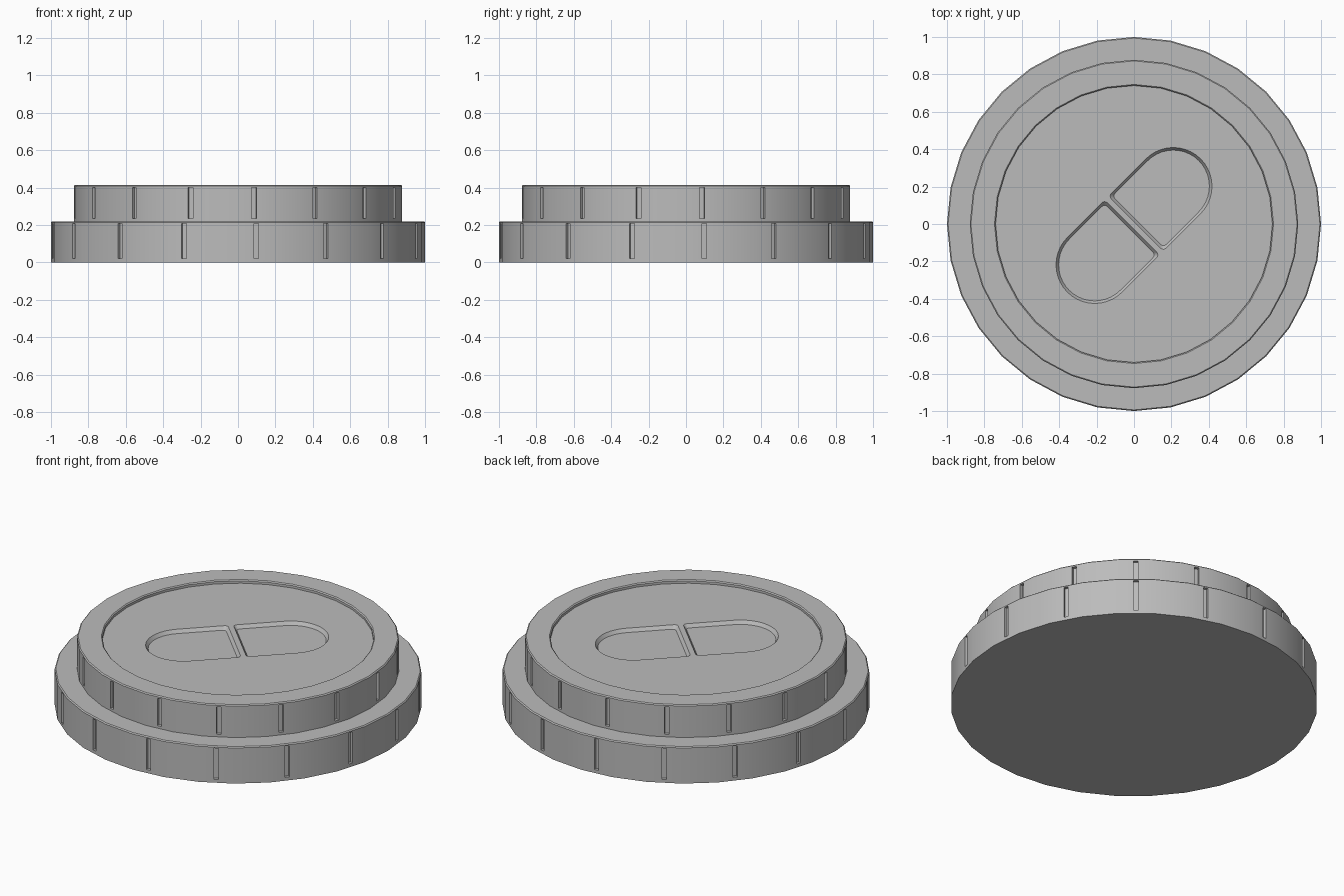
import bpy
import bmesh
from math import cos, sin, pi, radians
from mathutils import Matrix, Vector

cube = bpy.data.objects.get("Cube")
if cube:
    bpy.data.objects.remove(cube, do_unlink=True)

SIDES = 32
BASE_R, BASE_Z = 1.0, 0.22
TOP_R, TOP_Z = 0.878, 0.415
RECESS_R, FLOOR_Z = 0.74, 0.395
BEVEL = 0.006

grey = bpy.data.materials.new("plain grey")
grey.use_nodes = True
grey.diffuse_color = (0.5, 0.5, 0.5, 1)
grey.node_tree.nodes["Principled BSDF"].inputs["Base Color"].default_value = (0.5, 0.5, 0.5, 1)


def make_object(name, bm):
    bmesh.ops.recalc_face_normals(bm, faces=bm.faces)
    mesh = bpy.data.meshes.new(name)
    bm.to_mesh(mesh)
    bm.free()
    mesh.materials.append(grey)
    obj = bpy.data.objects.new(name, mesh)
    bpy.context.collection.objects.link(obj)
    return obj


def skin(bm, loops):
    """Join matching loops of points with quads and close both ends."""
    rings = [[bm.verts.new(p) for p in loop] for loop in loops]
    for a, b in zip(rings, rings[1:]):
        for i in range(len(a)):
            j = (i + 1) % len(a)
            bm.faces.new((a[i], a[j], b[j], b[i]))
    bm.faces.new(rings[0])
    bm.faces.new(rings[-1])


def circle(r, z):
    return [(r * cos(2 * pi * i / SIDES), r * sin(2 * pi * i / SIDES), z) for i in range(SIDES)]


# Stepped round body with a shallow recess on top
profile = [
    (BASE_R, 0),
    (BASE_R, BASE_Z - BEVEL), (BASE_R - BEVEL, BASE_Z),
    (TOP_R, BASE_Z),
    (TOP_R, TOP_Z - BEVEL), (TOP_R - BEVEL, TOP_Z),
    (RECESS_R + BEVEL, TOP_Z), (RECESS_R, TOP_Z - BEVEL),
    (RECESS_R, FLOOR_Z),
]
bm = bmesh.new()
skin(bm, [circle(r, z) for r, z in profile])
body = make_object("stepped_disc", bm)

# Narrow edge notches, one on every second side of each tier
bm = bmesh.new()
for radius, low, high in ((BASE_R, 0.02, 0.207), (TOP_R, 0.235, 0.4)):
    flat = radius * cos(pi / SIDES)
    for k in range(SIDES // 2):
        turn = Matrix.Rotation((2 * k + 0.5) * 2 * pi / SIDES, 4, "Z")
        place = Matrix.Translation((flat, 0, (low + high) / 2))
        size = Matrix.Diagonal((0.036, 0.026, high - low, 1))
        bmesh.ops.create_cube(bm, size=1, matrix=turn @ place @ size)
notches = make_object("edge_notch_cutter", bm)


def half_capsule(grow, z, flip):
    """Outline with a round end, a straight end and softened corners."""
    r, soft, near, far = 0.207 + grow, 0.02, 0.015 - grow, 0.297
    arcs = [
        (far, 0, r, -90, 90, 20),
        (near + soft, r - soft, soft, 90, 180, 4),
        (near + soft, soft - r, soft, 180, 270, 4),
    ]
    turn = Matrix.Rotation(pi / 4 + flip, 3, "Z")
    points = []
    for u, v, rad, start, end, steps in arcs:
        for i in range(steps + 1):
            a = radians(start + (end - start) * i / steps)
            points.append(turn @ Vector((u + rad * cos(a), v + rad * sin(a), z)) + Vector((0, -0.008, 0)))
    return points


# Two sunken capsule halves with sloped walls
bm = bmesh.new()
for flip in (0, pi):
    skin(bm, [half_capsule(-0.014, FLOOR_Z - 0.02, flip),
              half_capsule(0.014, FLOOR_Z + 0.02, flip)])
capsule = make_object("capsule_cutter", bm)

# Carve the details, then drop the cutters
bpy.context.view_layer.objects.active = body
for cutter in (notches, capsule):
    mod = body.modifiers.new(cutter.name, "BOOLEAN")
    mod.operation = "DIFFERENCE"
    mod.solver = "EXACT"
    mod.object = cutter
    bpy.ops.object.modifier_apply(modifier=mod.name)
    bpy.data.objects.remove(cutter, do_unlink=True)

bpy.ops.object.select_all(action="DESELECT")
body.select_set(True)
bpy.ops.object.shade_smooth_by_angle(angle=radians(30))
